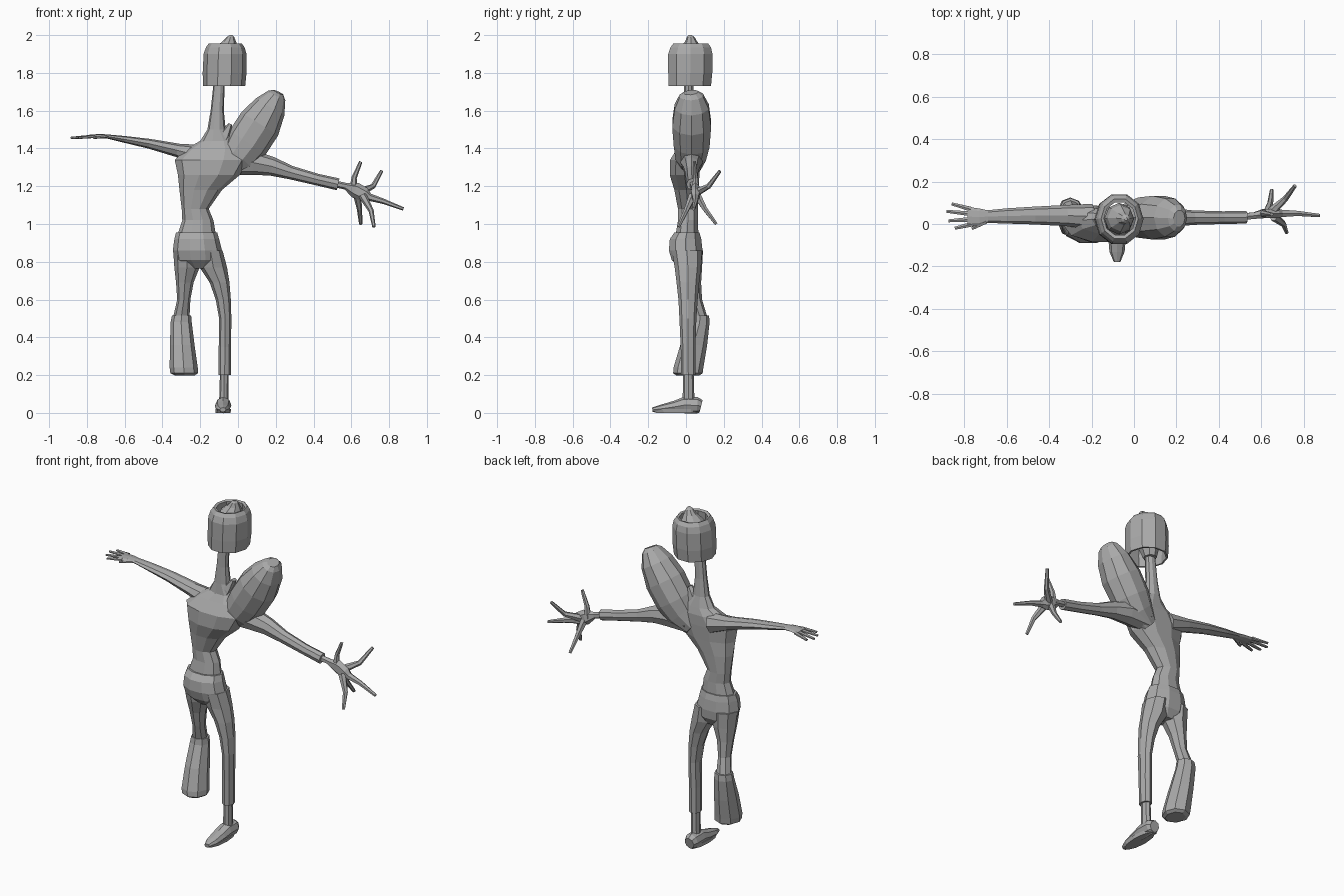
import bpy, bmesh, math
from mathutils import Vector, Matrix

grey = bpy.data.materials.new("plain grey")
grey.diffuse_color = (0.4, 0.4, 0.4, 1)


def skin(name, rings, loop=False):
    """Join a list of point rings into one flat-shaded object."""
    bm = bmesh.new()
    vr = [[bm.verts.new(p) for p in r] for r in rings]
    n = len(vr[0])
    pairs = list(zip(vr, vr[1:])) + ([(vr[-1], vr[0])] if loop else [])
    for a, b in pairs:
        for i in range(n):
            j = (i + 1) % n
            bm.faces.new((a[i], a[j], b[j], b[i]))
    if not loop:
        bm.faces.new(vr[0])
        bm.faces.new(vr[-1])
    bmesh.ops.recalc_face_normals(bm, faces=bm.faces)
    me = bpy.data.meshes.new(name)
    bm.to_mesh(me)
    bm.free()
    me.materials.append(grey)
    ob = bpy.data.objects.new(name, me)
    bpy.context.collection.objects.link(ob)
    return ob


def stack(name, levels, sides=8, loop=False):
    """Horizontal ovals: (z, x0, x1, y0, y1)."""
    rings = []
    for z, x0, x1, y0, y1 in levels:
        rings.append([((x0 + x1) / 2 + (x1 - x0) / 2 * math.cos(t),
                       (y0 + y1) / 2 + (y1 - y0) / 2 * math.sin(t), z)
                      for t in (math.tau * i / sides for i in range(sides))])
    return skin(name, rings, loop)


def tube(name, pts, sides=8, side_dir=(0, 1, 0)):
    """Ovals across a path: (x, y, z, half height, half depth)."""
    P = [Vector(p[:3]) for p in pts]
    rings = []
    for k, p in enumerate(pts):
        t = (P[min(k + 1, len(P) - 1)] - P[max(k - 1, 0)]).normalized()
        u = Vector(side_dir).cross(t).normalized()
        v = t.cross(u)
        rings.append([P[k] + u * p[3] * math.cos(a) + v * p[4] * math.sin(a)
                      for a in (math.tau * i / sides for i in range(sides))])
    return skin(name, rings)


# torso running up into the thin neck
stack("torso_and_neck", [
    (0.93, -.325, -.115, -.06, .07), (1.02, -.295, -.13, -.045, .065),
    (1.08, -.298, -.155, -.045, .065), (1.18, -.31, -.085, -.065, .07),
    (1.26, -.318, .01, -.09, .075), (1.34, -.335, .06, -.088, .08),
    (1.40, -.27, .04, -.05, .08), (1.44, -.20, -.01, -.025, .07),
    (1.50, -.162, -.065, -.02, .055), (1.60, -.145, -.075, -.015, .045),
    (1.76, -.128, -.07, -.012, .04)], 10)

# collar flap beside the neck
tube("collar", [(-.12, .02, 1.40, .05, .05), (-.07, .02, 1.47, .035, .04),
                (-.04, .02, 1.53, .01, .02)], 6)

# big swollen shoulder
tube("swollen_shoulder", [
    (-.07, .02, 1.30, .06, .06), (0, .025, 1.36, .10, .085),
    (.05, .03, 1.43, .115, .10), (.115, .03, 1.53, .115, .108),
    (.17, .03, 1.62, .088, .095), (.205, .028, 1.68, .052, .065),
    (.213, .026, 1.697, .03, .04)], 10)

# sleeved arm with splayed hand
tube("sleeved_arm", [(-.05, .03, 1.32, .06, .06), (.08, .03, 1.325, .065, .06),
                     (.18, .03, 1.305, .05, .045), (.28, .03, 1.272, .036, .034),
                     (.42, .03, 1.235, .031, .03), (.53, .032, 1.21, .032, .03)])
tube("splayed_palm", [(.50, .033, 1.215, .018, .018), (.57, .04, 1.20, .018, .018),
                      (.62, .05, 1.18, .042, .025), (.67, .05, 1.155, .038, .026),
                      (.70, .05, 1.14, .016, .018)], 6)
splayed = [[(.61, .05, 1.18), (.615, .05, 1.245), (.65, .045, 1.33)],
           [(.65, .06, 1.17), (.715, .12, 1.20), (.76, .18, 1.28)],
           [(.67, .05, 1.15), (.77, .05, 1.12), (.875, .04, 1.08)],
           [(.66, .035, 1.15), (.705, 0, 1.07), (.72, -.04, .985)],
           [(.63, .055, 1.16), (.643, .10, 1.08), (.65, .16, 1.0)]]
for i, path in enumerate(splayed):
    tube(f"splayed_finger_{i + 1}",
         [(*p, r, r) for p, r in zip(path, (.022, .014, .009))], 6)

# bare arm with flat hand
tube("bare_arm", [(-.20, .035, 1.36, .06, .06), (-.32, .04, 1.39, .036, .05),
                  (-.47, .04, 1.425, .026, .042), (-.60, .038, 1.448, .018, .036),
                  (-.69, .035, 1.463, .011, .03), (-.73, .033, 1.466, .011, .04),
                  (-.785, .035, 1.464, .009, .046)])
flat = [((-.77, .07), (-.86, .095)), ((-.77, .048), (-.885, .06)),
        ((-.77, .022), (-.875, .015)), ((-.76, 0), (-.845, -.02)),
        ((-.70, .012), (-.765, -.022))]
for i, (a, b) in enumerate(flat):
    tube(f"flat_finger_{i + 1}", [(*a, 1.464, .009, .013), (*b, 1.456, .006, .008)], 6)

# hips and the two trouser legs
stack("hips", [(.955, -.328, -.11, -.065, .075), (.92, -.337, -.10, -.09, .085),
               (.86, -.345, -.085, -.095, .092), (.81, -.335, -.085, -.08, .088),
               (.765, -.27, -.14, -.035, .06)], 10)
stack("straight_leg", [(.86, -.21, -.082, -.075, .085), (.77, -.203, -.058, -.06, .08),
                       (.69, -.15, -.045, -.05, .07), (.60, -.118, -.038, -.04, .062),
                       (.50, -.10, -.035, -.035, .055), (.35, -.102, -.037, -.028, .05),
                       (.20, -.103, -.038, -.026, .05)])
stack("bent_thigh", [(.86, -.343, -.20, -.07, .09), (.77, -.337, -.203, -.05, .085),
                     (.69, -.328, -.235, -.02, .08), (.60, -.322, -.252, .005, .085),
                     (.50, -.345, -.257, .035, .115)])
stack("bell_shin", [(.515, -.35, -.248, .025, .122), (.48, -.357, -.245, .02, .125),
                    (.36, -.36, -.23, -.03, .112), (.24, -.362, -.213, -.066, .092),
                    (.21, -.358, -.212, -.068, .088), (.198, -.335, -.23, -.05, .07)])

# ankle and shoe
stack("ankle", [(.23, -.095, -.05, -.015, .04), (.06, -.10, -.05, -.018, .045)])
tube("shoe", [(-.078, .08, .035, .033, .03), (-.078, .06, .04, .043, .042),
              (-.078, -.01, .041, .043, .043), (-.08, -.06, .032, .032, .042),
              (-.08, -.13, .022, .022, .036), (-.08, -.178, .016, .012, .016)],
     8, (1, 0, 0))
stack("shoe_sole", [(0, -.118, -.04, -.165, .075), (.02, -.12, -.036, -.178, .08)], 10)

# hollow helmet: outside up, over the rim, back down inside
stack("helmet", [(1.73, -.185, .038, -.098, .138), (1.80, -.187, .045, -.10, .145),
                 (1.90, -.182, .045, -.10, .146), (1.935, -.17, .035, -.088, .138),
                 (1.955, -.155, .02, -.072, .122), (1.95, -.142, .008, -.055, .106),
                 (1.90, -.145, .012, -.06, .11), (1.80, -.177, .035, -.09, .135),
                 (1.73, -.175, .028, -.088, .128)], 10, loop=True)

# head inside the helmet with pointed crown
stack("head", [(1.735, -.13, -.06, -.02, .06), (1.78, -.135, -.04, -.035, .08),
               (1.88, -.14, .0, -.05, .10), (1.93, -.125, -.0, -.035, .09),
               (1.965, -.085, -.01, -.005, .06), (1.99, -.06, -.02, .005, .045),
               (2.0, -.045, -.03, .015, .03)])
